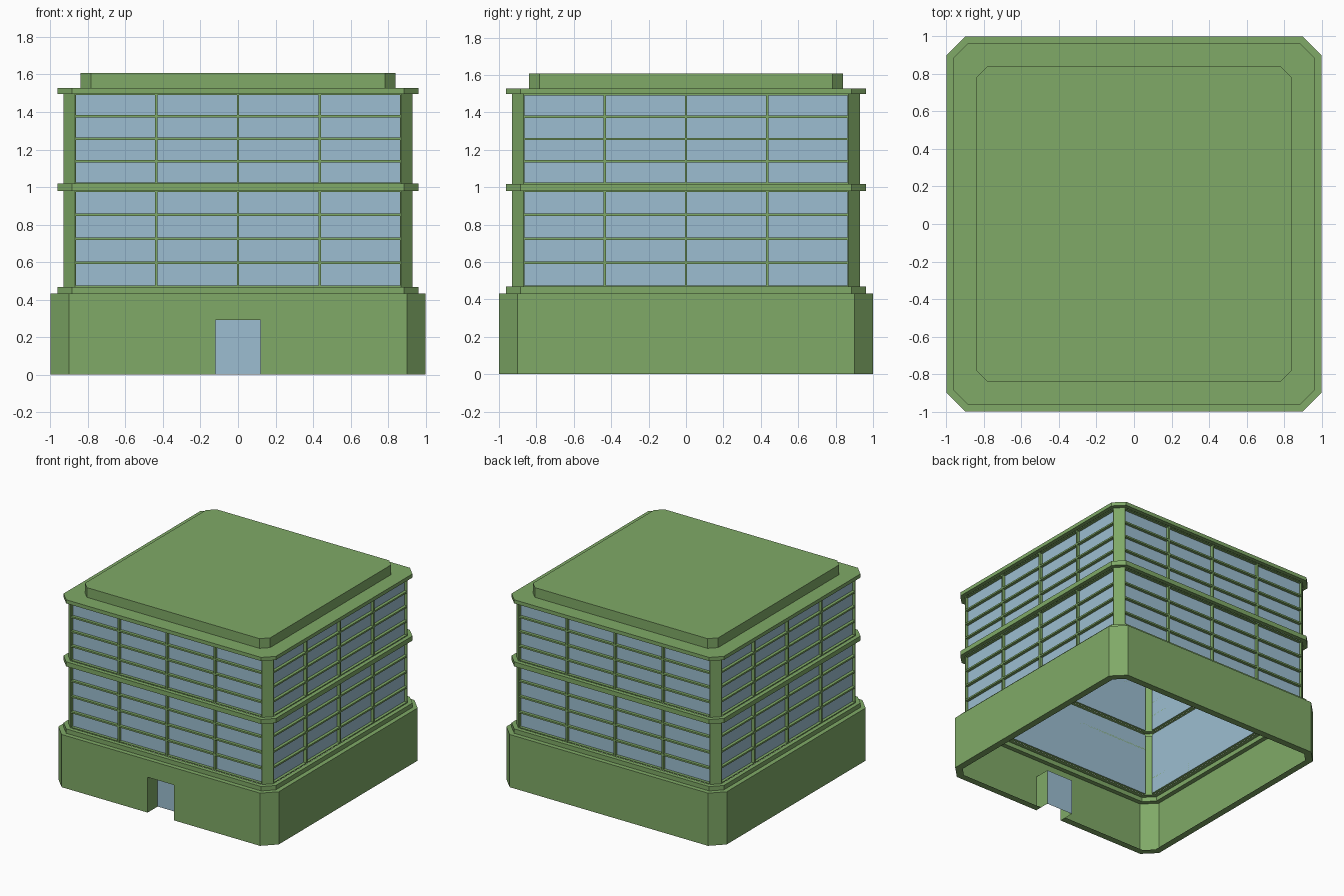
import bpy, bmesh, math
from mathutils import Matrix, Vector

if "Cube" in bpy.data.objects:
    bpy.data.objects.remove(bpy.data.objects["Cube"])


def material(name, rgb):
    m = bpy.data.materials.new(name)
    m.diffuse_color = (*rgb, 1)
    m.use_nodes = True
    m.node_tree.nodes["Principled BSDF"].inputs["Base Color"].default_value = m.diffuse_color
    return m


GREEN = material("green wall", (0.215, 0.40, 0.135))
BLUE = material("blue glass", (0.335, 0.515, 0.635))


def finish(name, bm, mat):
    me = bpy.data.meshes.new(name)
    bm.to_mesh(me)
    bm.free()
    ob = bpy.data.objects.new(name, me)
    bpy.context.collection.objects.link(ob)
    me.materials.append(mat)
    return ob


def quad(bm, *pts):
    return bm.faces.new([bm.verts.new(p) for p in pts])


def box(bm, x0, x1, y0, y1, z0, z1, rot):
    size = Matrix.Diagonal((x1 - x0, y1 - y0, z1 - z0, 1))
    pos = Matrix.Translation(((x0 + x1) / 2, (y0 + y1) / 2, (z0 + z1) / 2))
    bmesh.ops.create_cube(bm, size=1, matrix=rot @ pos @ size)


def octagon(h, f, z):
    # square of half width h whose flat sides have half width f
    return [(-f, -h, z), (f, -h, z), (h, -f, z), (h, f, z),
            (f, h, z), (-f, h, z), (-h, f, z), (-h, -f, z)]


def shell(name, profile, skip=(), cap=False):
    # stack of chamfered squares; skip holds (step, side) openings
    bm = bmesh.new()
    rings = [[bm.verts.new(p) for p in octagon(*r)] for r in profile]
    for s in range(len(rings) - 1):
        a, b = rings[s], rings[s + 1]
        for i in range(8):
            if (s, i) not in skip:
                j = (i + 1) % 8
                bm.faces.new((a[i], a[j], b[j], b[i]))
    if cap:
        bm.faces.new(rings[-1])
    return finish(name, bm, GREEN)


# Sizes as (half width, flat half width)
BASE, LEDGE, WALL, ROOF = (1, 0.9), (0.963, 0.885), (0.93, 0.87), (0.84, 0.783)
LIP = (0.945, 0.877)
Z_BASE, DOOR_W, DOOR_H, DOOR_Y = 0.432, 0.12, 0.29, -0.87
FLOORS = [(0.468, 0.98), (1.018, 1.497)]
Z_TOP, Z_ROOF = 1.527, 1.607

# Ground floor with its bottom lip, front side left open for the door
shell("ground_floor", [(*LIP, 0), (*BASE, 0), (*BASE, Z_BASE), (*LEDGE, Z_BASE)],
      skip={(0, 0), (1, 0)})

# Front wall, cut bottom lip and door recess
bm = bmesh.new()
quad(bm, (-0.9, -1, DOOR_H), (0.9, -1, DOOR_H), (0.9, -1, Z_BASE), (-0.9, -1, Z_BASE))
quad(bm, (-0.9, -1, 0), (-DOOR_W, -1, 0), (-DOOR_W, -1, DOOR_H), (-0.9, -1, DOOR_H))
quad(bm, (DOOR_W, -1, 0), (0.9, -1, 0), (0.9, -1, DOOR_H), (DOOR_W, -1, DOOR_H))
h, f = LIP
quad(bm, (-f, -h, 0), (-DOOR_W, -h, 0), (-DOOR_W, -1, 0), (-0.9, -1, 0))
quad(bm, (DOOR_W, -h, 0), (f, -h, 0), (0.9, -1, 0), (DOOR_W, -1, 0))
quad(bm, (-DOOR_W, -1, 0), (-DOOR_W, DOOR_Y, 0), (-DOOR_W, DOOR_Y, DOOR_H), (-DOOR_W, -1, DOOR_H))
quad(bm, (DOOR_W, DOOR_Y, 0), (DOOR_W, -1, 0), (DOOR_W, -1, DOOR_H), (DOOR_W, DOOR_Y, DOOR_H))
quad(bm, (-DOOR_W, -1, DOOR_H), (-DOOR_W, DOOR_Y, DOOR_H), (DOOR_W, DOOR_Y, DOOR_H), (DOOR_W, -1, DOOR_H))
finish("front_wall", bm, GREEN)

# Double glass door
bm = bmesh.new()
for x0, x1 in ((-DOOR_W, -0.001), (0.001, DOOR_W)):
    quad(bm, (x0, DOOR_Y, 0), (x1, DOOR_Y, 0), (x1, DOOR_Y, DOOR_H), (x0, DOOR_Y, DOOR_H))
finish("glass_door", bm, BLUE)

# Upper floors: ledges, corner columns and stepped roof in one profile
(a0, a1), (b0, b1) = FLOORS
profile = [(*LEDGE, Z_BASE), (*LEDGE, a0), (*WALL, a0), (*WALL, a1), (*LEDGE, a1),
           (*LEDGE, b0), (*WALL, b0), (*WALL, b1), (*LEDGE, b1), (*LEDGE, Z_TOP),
           (*ROOF, Z_TOP), (*ROOF, Z_ROOF)]
openings = {(s, i) for s in (2, 6) for i in (0, 2, 4, 6)}
shell("upper_floors", profile, openings, cap=True)

# Glazing and window bars on all four sides
glass, bars = bmesh.new(), bmesh.new()
W, Y0, Y1, B = WALL[1], -WALL[0], -0.905, 0.0065
for k in range(4):
    rot = Matrix.Rotation(k * math.pi / 2, 4, 'Z')
    for z0, z1 in FLOORS:
        quad(glass, *[rot @ Vector(p) for p in
                      ((-W, Y1, z0), (W, Y1, z0), (W, Y1, z1), (-W, Y1, z1))])
        for i in range(5):
            x = -W + i * W / 2
            box(bars, max(x - B, -W), min(x + B, W), Y0, Y1, z0, z1, rot)
            z = z0 + i * (z1 - z0) / 4
            box(bars, -W, W, Y0 + 0.001, Y1, max(z - B, z0), min(z + B, z1), rot)
finish("window_glass", glass, BLUE)
finish("window_bars", bars, GREEN)
